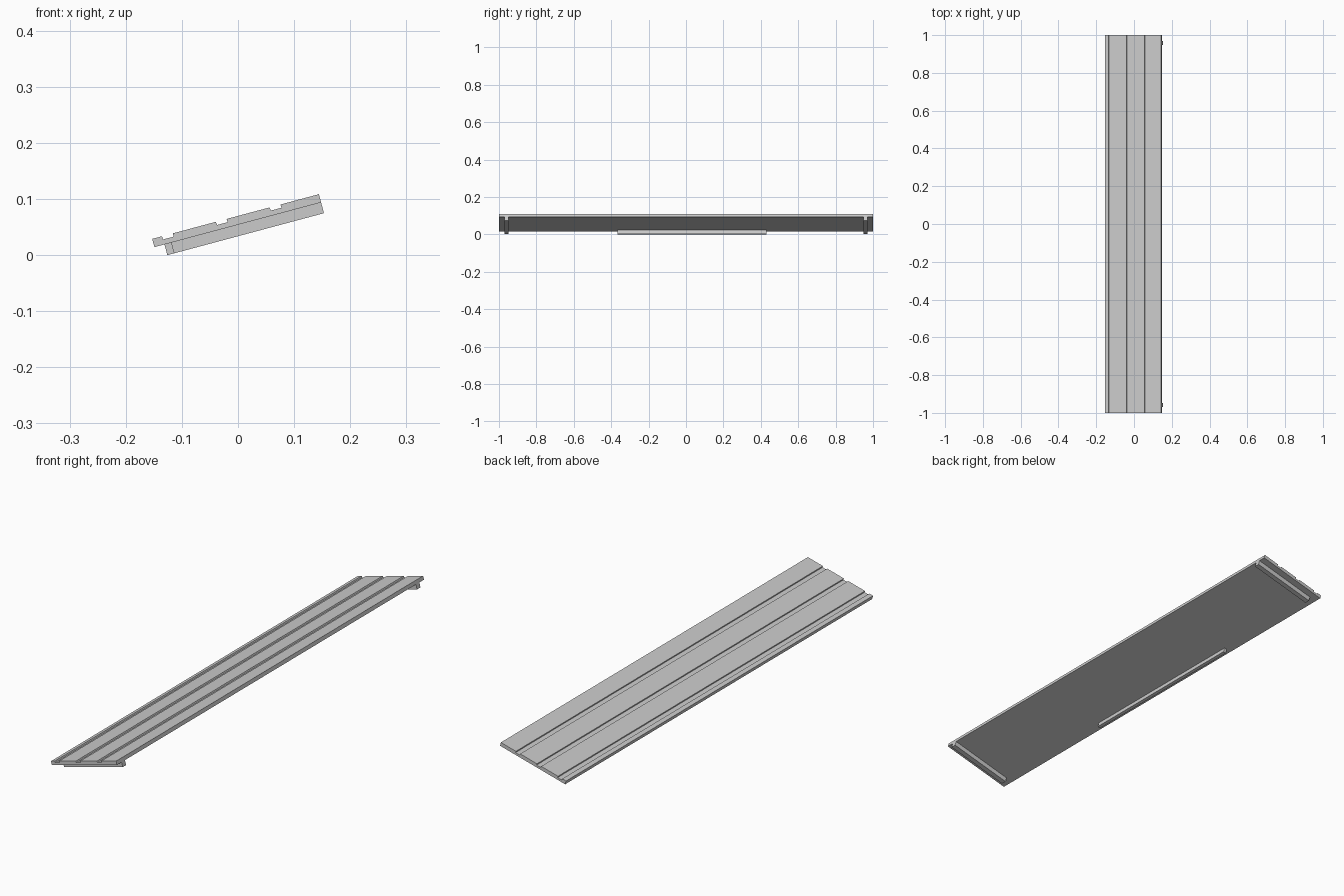
import bpy, bmesh
from math import radians
from mathutils import Matrix

if "Cube" in bpy.data.objects:
    bpy.data.objects.remove(bpy.data.objects["Cube"], do_unlink=True)

grey = bpy.data.materials.new("light_grey")
grey.use_nodes = True
colour = (0.6, 0.6, 0.6, 1)
grey.diffuse_color = colour
grey.node_tree.nodes["Principled BSDF"].inputs["Base Color"].default_value = colour

# Slope of the whole panel: its local x runs up the slope, local z is its thickness
TILT = Matrix.Translation((-0.149, 0, 0.0143)) @ Matrix.Rotation(radians(-15), 4, "Y")
LENGTH, THICK, FLOOR, DROP = 0.3076, 0.0152, 0.0092, -0.0198


def extrude(name, profile, y0, y1):
    """Sweep a closed (x, z) profile from y0 to y1, then tilt it."""
    bm = bmesh.new()
    face = bm.faces.new([bm.verts.new((x, y0, z)) for x, z in profile])
    swept = bmesh.ops.extrude_face_region(bm, geom=[face])["geom"]
    verts = [g for g in swept if isinstance(g, bmesh.types.BMVert)]
    bmesh.ops.translate(bm, verts=verts, vec=(0, y1 - y0, 0))
    bmesh.ops.recalc_face_normals(bm, faces=bm.faces)
    bm.transform(TILT)
    mesh = bpy.data.meshes.new(name)
    bm.to_mesh(mesh)
    bm.free()
    mesh.materials.append(grey)
    obj = bpy.data.objects.new(name, mesh)
    bpy.context.collection.objects.link(obj)
    return obj


def bar(name, x0, x1, y0, y1):
    return extrude(name, [(x0, DROP), (x1, DROP), (x1, 0), (x0, 0)], y0, y1)


# Clad panel with three shallow grooves between the boards
outline = [(0, 0), (0, THICK)]
for i in range(3):
    start = 0.0178 + i * 0.0994
    end = start + 0.0202
    outline += [(start, THICK), (start + 0.001, FLOOR), (end, FLOOR), (end, THICK)]
outline += [(LENGTH, THICK), (LENGTH, 0)]
extrude("clad_panel", outline, -1, 1)

# Cross battens under both ends
for side, name in ((-1, "front_batten"), (1, "back_batten")):
    bar(name, 0.0308, LENGTH, side * 0.959 - 0.011, side * 0.959 + 0.011)

# Grip rail under the lower edge
bar("lower_rail", 0.0186, 0.0308, -0.365, 0.43)
